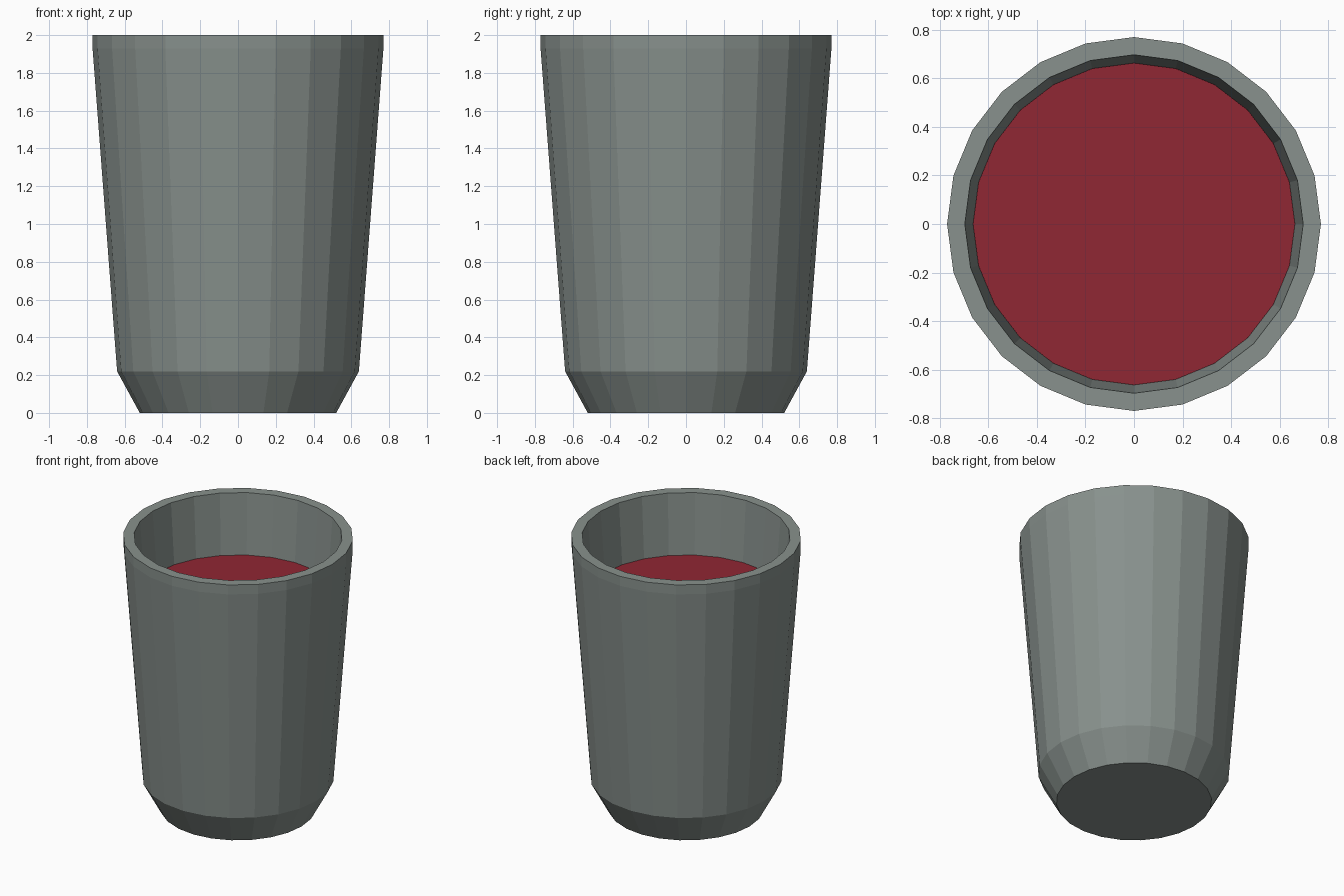
import bpy
import bmesh
from math import cos, sin, tau

SIDES = 24

cube = bpy.data.objects.get("Cube")
if cube:
    bpy.data.objects.remove(cube)


def make_material(name, colour):
    mat = bpy.data.materials.new(name)
    mat.use_nodes = True
    mat.diffuse_color = colour
    mat.node_tree.nodes["Principled BSDF"].inputs["Base Color"].default_value = colour
    return mat


def lathe(name, profile, mat, cap_start=False, cap_end=False):
    """Revolve (radius, height) points around z, with optional end caps."""
    bm = bmesh.new()
    rings = [[bm.verts.new((r * cos(tau * i / SIDES), r * sin(tau * i / SIDES), z))
              for i in range(SIDES)] for r, z in profile]
    for low, high in zip(rings, rings[1:]):
        for i in range(SIDES):
            j = (i + 1) % SIDES
            bm.faces.new((low[i], low[j], high[j], high[i]))
    if cap_start:
        bm.faces.new(rings[0][::-1])
    if cap_end:
        bm.faces.new(rings[-1])
    mesh = bpy.data.meshes.new(name)
    bm.to_mesh(mesh)
    bm.free()
    mesh.materials.append(mat)
    obj = bpy.data.objects.new(name, mesh)
    bpy.context.collection.objects.link(obj)
    return obj


grey = make_material("grey_ceramic", (0.246, 0.283, 0.266, 1))
red = make_material("red_drink", (0.279, 0.020, 0.033, 1))

# Cup: chamfered foot, tapered wall, straight lip, then the inner wall and floor
lathe("cup", [(0.52, 0), (0.64, 0.22), (0.77, 1.93), (0.77, 2),
              (0.697, 2), (0.57, 0.3), (0.46, 0.1)], grey, True, True)

# Drink surface, meeting the inner wall
lathe("drink", [(0.663, 1.555)], red, cap_end=True)
